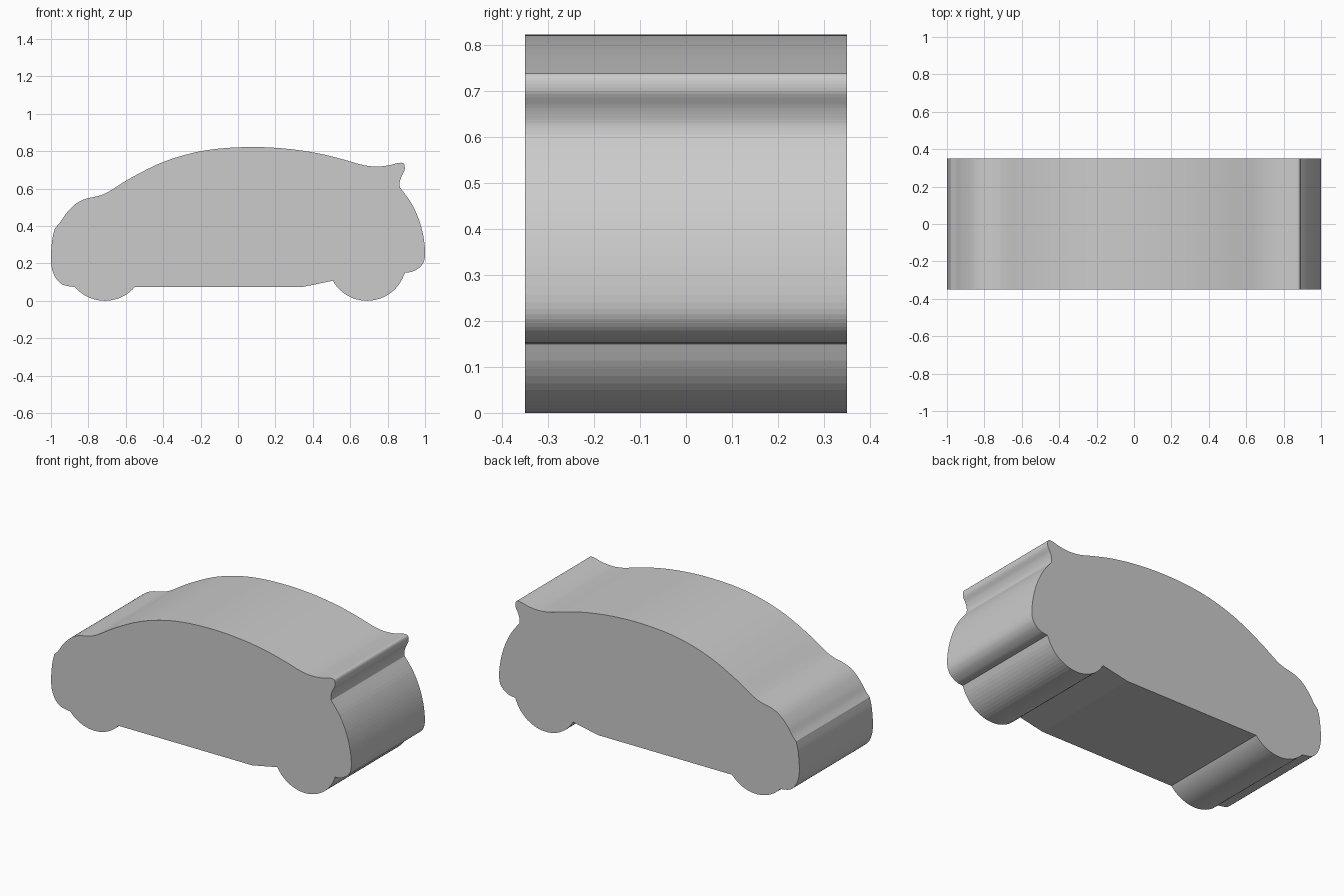
import bpy, bmesh, math

if "Cube" in bpy.data.objects:
    bpy.data.objects.remove(bpy.data.objects["Cube"])

HALF_WIDTH = 0.35


def spline(pts, steps=5):
    """Smooth curve through the points (last point left to the next run)."""
    p = [pts[0]] + pts + [pts[-1]]
    out = []
    for a, b, c, d in zip(p, p[1:], p[2:], p[3:]):
        for i in range(steps):
            t = i / steps
            out.append(tuple(0.5 * (2 * q + (r - o) * t
                       + (2 * o - 5 * q + 4 * r - s) * t * t
                       + (3 * q - o - 3 * r + s) * t ** 3)
                       for o, q, r, s in zip(a, b, c, d)))
    return out


def wheel(cx, cz, start, end, steps=24):
    """Lower wheel arc between two x,z points."""
    a0 = math.atan2(start[1] - cz, start[0] - cx)
    a1 = math.atan2(end[1] - cz, end[0] - cx)
    r = cz
    return [start] + [(cx + r * math.cos(a0 + (a1 - a0) * i / steps),
                       cz + r * math.sin(a0 + (a1 - a0) * i / steps))
                      for i in range(1, steps)] + [end]


# Underside: front wheel, floor, kicked-up rear floor, rear wheel
front_wheel = wheel(-0.712, 0.212, (-0.872, 0.073), (-0.552, 0.073))
floor = [(0.34, 0.073)]
rear_wheel = wheel(0.69, 0.21, (0.508, 0.107), (0.893, 0.152))[:-1]

# Rear bumper and tail
tail = spline([(0.893, 0.15), (0.935, 0.157), (0.98, 0.187), (1.0, 0.24),
               (0.992, 0.34), (0.965, 0.44), (0.922, 0.53), (0.866, 0.605)])

# Spoiler, roof, windscreen and bonnet
roof = spline([(0.866, 0.605), (0.864, 0.63), (0.873, 0.663), (0.891, 0.70),
               (0.886, 0.733), (0.858, 0.737), (0.80, 0.723), (0.733, 0.718),
               (0.663, 0.727), (0.572, 0.753), (0.44, 0.786), (0.278, 0.811),
               (0.096, 0.822), (-0.096, 0.814), (-0.257, 0.787),
               (-0.417, 0.735), (-0.578, 0.654), (-0.684, 0.588),
               (-0.738, 0.563), (-0.818, 0.544), (-0.872, 0.515),
               (-0.92, 0.465), (-0.952, 0.418), (-0.979, 0.388)])

# Nose and front bumper
nose = spline([(-0.979, 0.388), (-0.994, 0.32), (-1.0, 0.21), (-0.982, 0.135),
               (-0.94, 0.088), (-0.872, 0.073)])

profile = front_wheel + floor + rear_wheel + tail + roof + nose

# Car body: side profile extruded across the width
bm = bmesh.new()
face = bm.faces.new([bm.verts.new((x, -HALF_WIDTH, z)) for x, z in profile])
ext = bmesh.ops.extrude_face_region(bm, geom=[face], use_keep_orig=True)
bmesh.ops.translate(bm, vec=(0, 2 * HALF_WIDTH, 0),
                    verts=[v for v in ext["geom"] if isinstance(v, bmesh.types.BMVert)])
bmesh.ops.recalc_face_normals(bm, faces=bm.faces)
mesh = bpy.data.meshes.new("car_body")
bm.to_mesh(mesh)
bm.free()
body = bpy.data.objects.new("car_body", mesh)
bpy.context.collection.objects.link(body)
